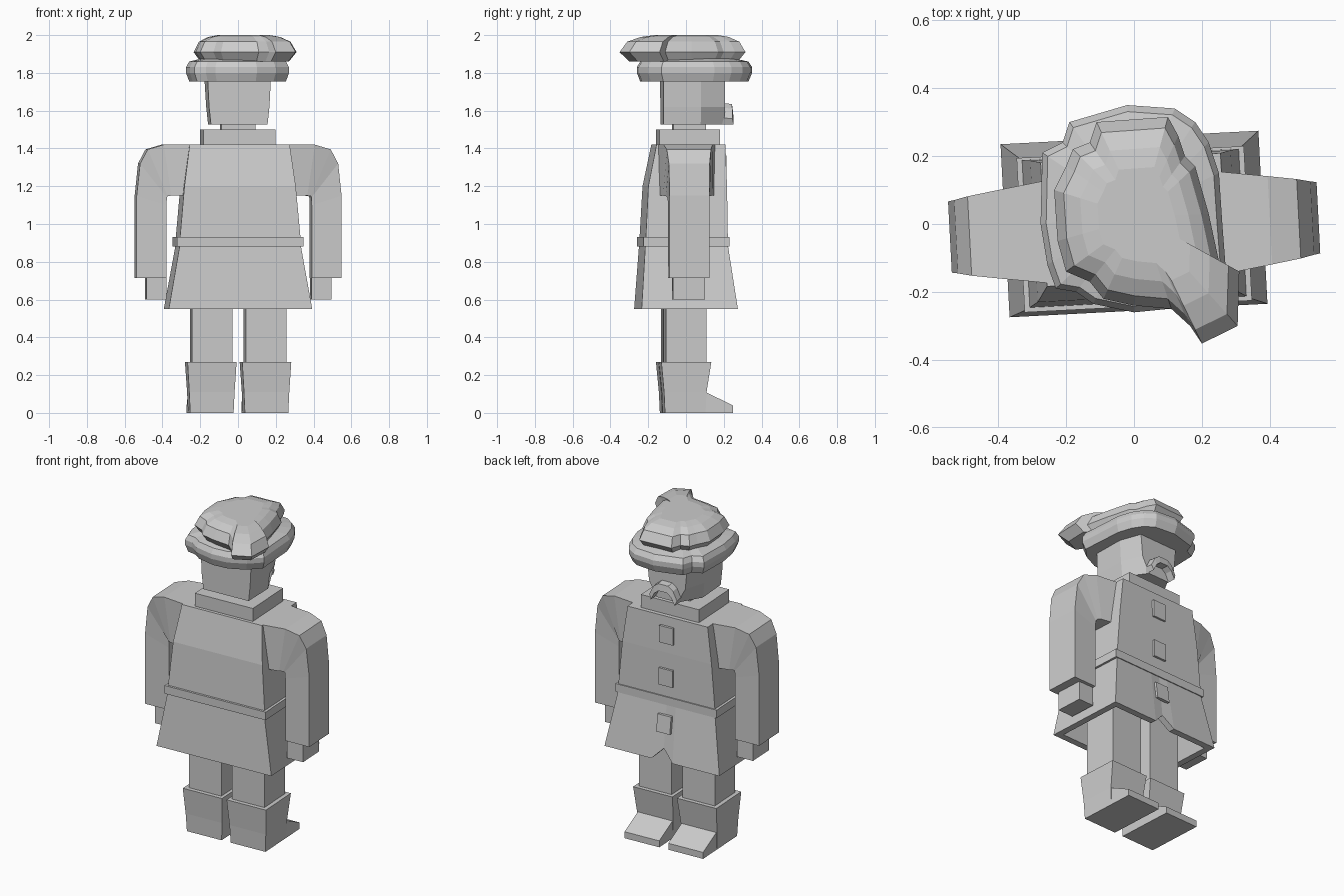
import bpy, bmesh, math
from mathutils import Matrix

grey = bpy.data.materials.new("light_grey")
grey.diffuse_color = (0.6, 0.6, 0.6, 1)
TURN = Matrix.Rotation(math.radians(3), 4, 'Z')   # the figure stands slightly turned


def loft(name, rings, mirror=False, turn=True):
    """Skin matching rings of points and cap both ends."""
    bm = bmesh.new()
    for side in ((1, -1) if mirror else (1,)):
        vs = [[bm.verts.new((x * side, y, z)) for x, y, z in r] for r in rings]
        for a, b in zip(vs, vs[1:]):
            n = len(a)
            for i in range(n):
                j = (i + 1) % n
                bm.faces.new((a[i], a[j], b[j], b[i]))
        bm.faces.new(vs[0][::-1])
        bm.faces.new(vs[-1])
    if turn:
        bm.transform(TURN)
    bmesh.ops.recalc_face_normals(bm, faces=bm.faces)
    me = bpy.data.meshes.new(name)
    bm.to_mesh(me)
    bm.free()
    me.materials.append(grey)
    ob = bpy.data.objects.new(name, me)
    bpy.context.collection.objects.link(ob)
    return ob


def rect(x0, x1, y0, y1, z):
    return [(x0, y0, z), (x1, y0, z), (x1, y1, z), (x0, y1, z)]


def rings_from(outline, levels, cx, cy):
    return [[(cx + (x - cx) * s, cy + (y - cy) * s, z) for x, y in outline] for z, s in levels]


# boots: shaft with a flared top, and a sloping foot
loft("boot_shafts", [rect(0.03, 0.26, -0.125, 0.09, 0),
                     rect(0.025, 0.265, -0.13, 0.095, 0.11),
                     rect(0.015, 0.275, -0.145, 0.12, 0.27)], mirror=True)
loft("boot_feet", [[(x, 0.0, 0), (x, 0.235, 0), (x, 0.235, 0.04), (x, 0.09, 0.11), (x, 0.0, 0.11)]
                   for x in (0.03, 0.26)], mirror=True)
loft("legs", [rect(0.035, 0.25, -0.12, 0.095, z) for z in (0.25, 0.72)], mirror=True)


# coat skirt, hollow below and with a small slit at the front (+y)
def skirt_ring(w, yb, yf, z, slit, lift):
    return [(-w, yb, z), (w, yb, z), (w, yf, z), (slit, yf, z), (0, yf - lift * 0.3, z + lift),
            (-slit, yf, z), (-w, yf, z)]


loft("coat_skirt", [skirt_ring(0.30, -0.20, 0.18, 0.70, 0.06, 0),
                    skirt_ring(0.34, -0.215, 0.215, 0.55, 0.07, 0.07),
                    skirt_ring(0.38, -0.255, 0.255, 0.55, 0.07, 0.07),
                    skirt_ring(0.32, -0.232, 0.205, 0.89, 0.06, 0)])
loft("belt", [rect(-0.335, 0.335, -0.243, 0.212, z) for z in (0.88, 0.93)])
loft("coat_body", [rect(-0.32, 0.32, -0.23, 0.205, 0.92),
                   rect(-0.295, 0.295, -0.215, 0.202, 1.20),
                   rect(-0.265, 0.265, -0.17, 0.195, 1.42)])

# square buttons down the front
for z, y, lean in ((1.31, 0.198, 0), (1.05, 0.203, 0), (0.77, 0.223, 0.007)):
    loft("button", [rect(-0.045, 0.045, y - 0.02, y + 0.014 + lean, z - 0.052),
                    rect(-0.045, 0.045, y - 0.02, y + 0.014 - lean, z + 0.052)])

# sleeves: rings from the shoulder down to the cuff (inner xz, outer xz, half depth)
path = [(0.25, 1.15, 0.25, 1.42, 0.152), (0.36, 1.15, 0.40, 1.42, 0.13),
        (0.38, 1.148, 0.485, 1.395, 0.117), (0.383, 1.14, 0.525, 1.32, 0.108),
        (0.385, 1.10, 0.543, 1.15, 0.105), (0.385, 0.715, 0.543, 0.715, 0.105)]
loft("sleeves", [[(a, -0.01 - d, b), (c, -0.01 - d, e), (c, -0.01 + d, e), (a, -0.01 + d, b)]
                 for a, b, c, e, d in path], mirror=True)
loft("hands", [rect(0.385, 0.49, -0.095, 0.075, z) for z in (0.6, 0.74)], mirror=True)

# collar, neck and head
loft("collar", [rect(-0.192, 0.192, -0.15, 0.17, z) for z in (1.41, 1.5)])
loft("neck", [rect(-0.09, 0.09, -0.07, 0.1, z) for z in (1.49, 1.56)])


def head_ring(back, mid, front, z):
    return [(-back, -0.128, z), (back, -0.128, z), (mid, 0.07, z), (front, 0.2, z),
            (-front, 0.2, z), (-mid, 0.07, z)]


loft("head", [head_ring(0.15, 0.155, 0.07, 1.527), head_ring(0.16, 0.165, 0.12, 1.62),
              head_ring(0.168, 0.175, 0.135, 1.78)])

# arched moustache
arch = [(-0.085, 1.545, 0.018), (-0.06, 1.595, 0.022), (-0.03, 1.618, 0.024),
        (0.03, 1.618, 0.024), (0.06, 1.595, 0.022), (0.085, 1.545, 0.018)]
loft("moustache", [[(x * (1 - 4 * t), 0.18, z - t), (x * (1 - 4 * t), 0.248, z - t),
                    (x * (1 + 4 * t), 0.242, z + t * 0.7), (x * (1 + 4 * t), 0.18, z + t)]
                   for x, z, t in arch])

# cap: wide lower roll, and a soft crown drooping to one corner
roll = [(-0.27, 0.21), (-0.21, 0.24), (-0.19, 0.30), (-0.02, 0.35), (0.12, 0.34), (0.18, 0.30),
        (0.22, 0.24), (0.25, 0.15), (0.26, 0.0), (0.27, -0.13), (0.2, -0.2), (0.1, -0.25),
        (0.0, -0.26), (-0.12, -0.235), (-0.17, -0.20), (-0.23, -0.19), (-0.255, -0.12),
        (-0.275, 0.0)]
loft("cap_roll", rings_from(roll, [(1.755, 0.94), (1.80, 1.0), (1.83, 1.0), (1.86, 0.94), (1.875, 0.72)],
                            0, 0.03), turn=False)
crown = [(-0.235, 0.10), (-0.20, 0.17), (-0.18, 0.22), (-0.13, 0.24), (-0.11, 0.30), (0.10, 0.315),
         (0.13, 0.26), (0.15, 0.20), (0.18, 0.17), (0.22, 0.03), (0.25, -0.11), (0.31, -0.14),
         (0.305, -0.30), (0.2, -0.352), (0.165, -0.30), (0.11, -0.25), (0.0, -0.24),
         (-0.09, -0.22), (-0.13, -0.17), (-0.20, -0.14), (-0.225, -0.05)]
loft("cap_crown", rings_from(crown, [(1.86, 0.86), (1.91, 1.0), (1.965, 0.89), (1.99, 0.7), (2.0, 0.5)],
                             0.02, 0.02), turn=False)
